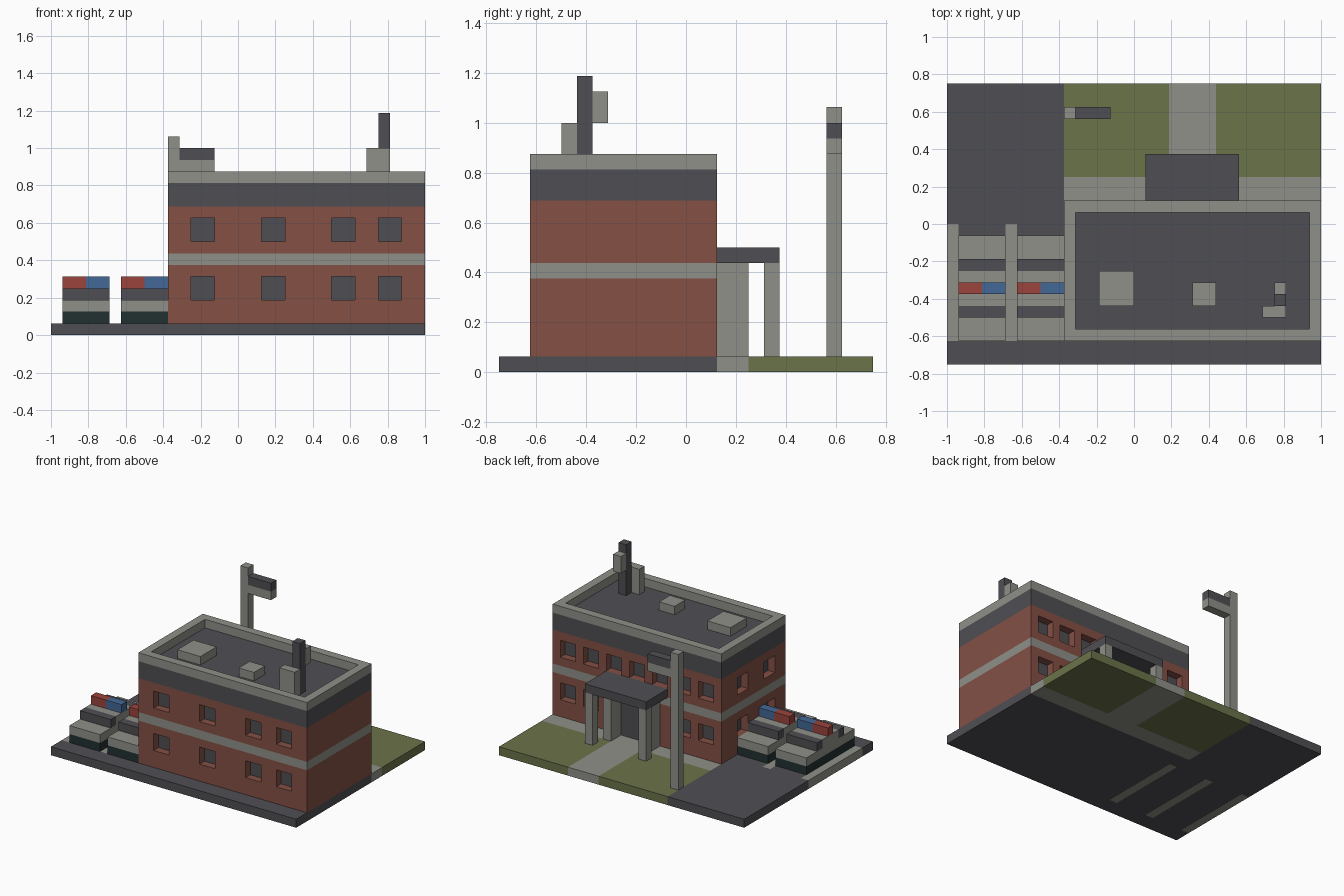
import bpy
import bmesh
from mathutils import Vector

U = 1 / 16  # one block

cube = bpy.data.objects.get("Cube")
if cube:
    bpy.data.objects.remove(cube, do_unlink=True)


def material(name, rgb):
    """Flat colour from 0-255 display values, stored as linear."""
    linear = [(c / 255 / 12.92) if c < 11 else ((c / 255 + 0.055) / 1.055) ** 2.4 for c in rgb]
    m = bpy.data.materials.new(name)
    m.use_nodes = True
    m.diffuse_color = (*linear, 1)
    m.node_tree.nodes["Principled BSDF"].inputs["Base Color"].default_value = (*linear, 1)
    return m


concrete = material("concrete grey", (143, 144, 137))
dark = material("dark grey", (79, 78, 83))
grass = material("grass green", (106, 115, 73))
brick = material("brick red", (132, 80, 69))
red = material("light red", (155, 68, 60))
blue = material("light blue", (68, 104, 150))
tyre = material("tyre black", (34, 48, 48))


def blocks(name, mat, *boxes):
    """One object made of boxes, each given in blocks as x0, x1, y0, y1, z0, z1."""
    bm = bmesh.new()
    for x0, x1, y0, y1, z0, z1 in boxes:
        size = Vector((x1 - x0, y1 - y0, z1 - z0)) * U
        mid = Vector((x0 + x1, y0 + y1, z0 + z1)) * U / 2
        for v in bmesh.ops.create_cube(bm, size=1)["verts"]:
            v.co = v.co * size + mid
    mesh = bpy.data.meshes.new(name)
    bm.to_mesh(mesh)
    bm.free()
    if mat:
        mesh.materials.append(mat)
    obj = bpy.data.objects.new(name, mesh)
    bpy.context.collection.objects.link(obj)
    return obj


# Ground slab, split by surface
blocks("asphalt", dark,
       (-16, 16, -12, -10, 0, 1), (-16, -6, 0, 12, 0, 1),
       (-15, -11, -10, 0, 0, 1), (-10, -6, -10, 0, 0, 1),
       (-5, 16, -10, 2, 0, 1), (-6, -5, 0, 2, 0, 1))
blocks("parking_stripes", concrete, *[(x, x + 1, -10, 0, 0, 1) for x in (-16, -11, -6)])
blocks("pavement", concrete, (-6, 16, 2, 4, 0, 1), (3, 7, 4, 12, 0, 1))
blocks("lawn", grass, (-6, 3, 4, 12, 0, 1), (7, 16, 4, 12, 0, 1))

# Building layers
lower_storey = blocks("lower_storey", brick, (-6, 16, -10, 2, 1, 6))
blocks("middle_band", concrete, (-6, 16, -10, 2, 6, 7))
upper_storey = blocks("upper_storey", brick, (-6, 16, -10, 2, 7, 11))
blocks("upper_band_and_roof", dark, (-6, 16, -10, 2, 11, 13))
blocks("parapet", concrete,
       (-6, 16, -10, -9, 13, 14), (-6, 16, 1, 2, 13, 14),
       (-6, -5, -9, 1, 13, 14), (15, 16, -9, 1, 13, 14))


def windows(storey, z, back_xs):
    """Recess two-block windows into the front, back and left-hand walls, then glaze them."""
    cuts, glass = [], []
    t = 0.1
    for x in (-4, 2, 8, 12):
        cuts.append((x, x + 2, -11, -9, z, z + 2))
        glass.append((x, x + 2, -9 - t, -9 + t / 2, z, z + 2))
    for x in back_xs:
        cuts.append((x, x + 2, 1, 3, z, z + 2))
        glass.append((x, x + 2, 1 - t / 2, 1 + t, z, z + 2))
    for y in (-8, -3):
        cuts.append((-7, -5, y, y + 2, z, z + 2))
        glass.append((-5 - t, -5 + t / 2, y, y + 2, z, z + 2))
    cutter = blocks(storey.name + "_window_cutter", None, *cuts)
    cutter.hide_render = True
    cutter.hide_viewport = True
    cutter.display_type = 'WIRE'
    mod = storey.modifiers.new("window_recesses", 'BOOLEAN')
    mod.operation = 'DIFFERENCE'
    mod.solver = 'EXACT'
    mod.object = cutter
    blocks(storey.name + "_window_glass", dark, *glass)


windows(lower_storey, 3, (-5, -2, 10, 13))
windows(upper_storey, 8, range(-5, 14, 3))

# Entrance at the back
blocks("entrance_surround", concrete,
       (2, 3, 2, 4, 1, 7), (7, 8, 2, 4, 1, 7), (3, 7, 2, 4, 6, 7))
blocks("entrance_door", dark, (3, 7, 2, 2.1, 1, 6))
blocks("canopy", dark, (1, 9, 2, 6, 7, 8))
blocks("canopy_posts", concrete, *[(x, x + 1, 5, 6, 1, 7) for x in (1, 8)])

# Rooftop equipment
blocks("roof_units", concrete, (-3, 0, -7, -4, 13, 14), (5, 7, -7, -5, 13, 14))
blocks("mast", dark, (12, 13, -7, -6, 13, 19))
blocks("mast_base", concrete, (11, 13, -8, -7, 13, 16))
blocks("mast_antenna", concrete, (12, 13, -6, -5, 16, 18))

# Flagpole
blocks("flagpole", concrete, (-6, -5, 9, 10, 1, 17))
blocks("flag_top", dark, (-5, -2, 9, 10, 15, 16))
blocks("flag_bottom", concrete, (-5, -2, 9, 10, 14, 15))

# Parked cars
for label, x in (("outer", -15), ("inner", -10)):
    car = label + "_car_"
    blocks(car + "wheels", tyre, (x, x + 4, -10, -1, 1, 2))
    blocks(car + "body", concrete, (x, x + 4, -10, -1, 2, 3), (x, x + 4, -7, -4, 3, 4))
    blocks(car + "windscreens", dark, (x, x + 4, -8, -7, 3, 4), (x, x + 4, -4, -3, 3, 4))
    blocks(car + "red_light", red, (x, x + 2, -6, -5, 4, 5))
    blocks(car + "blue_light", blue, (x + 2, x + 4, -6, -5, 4, 5))
